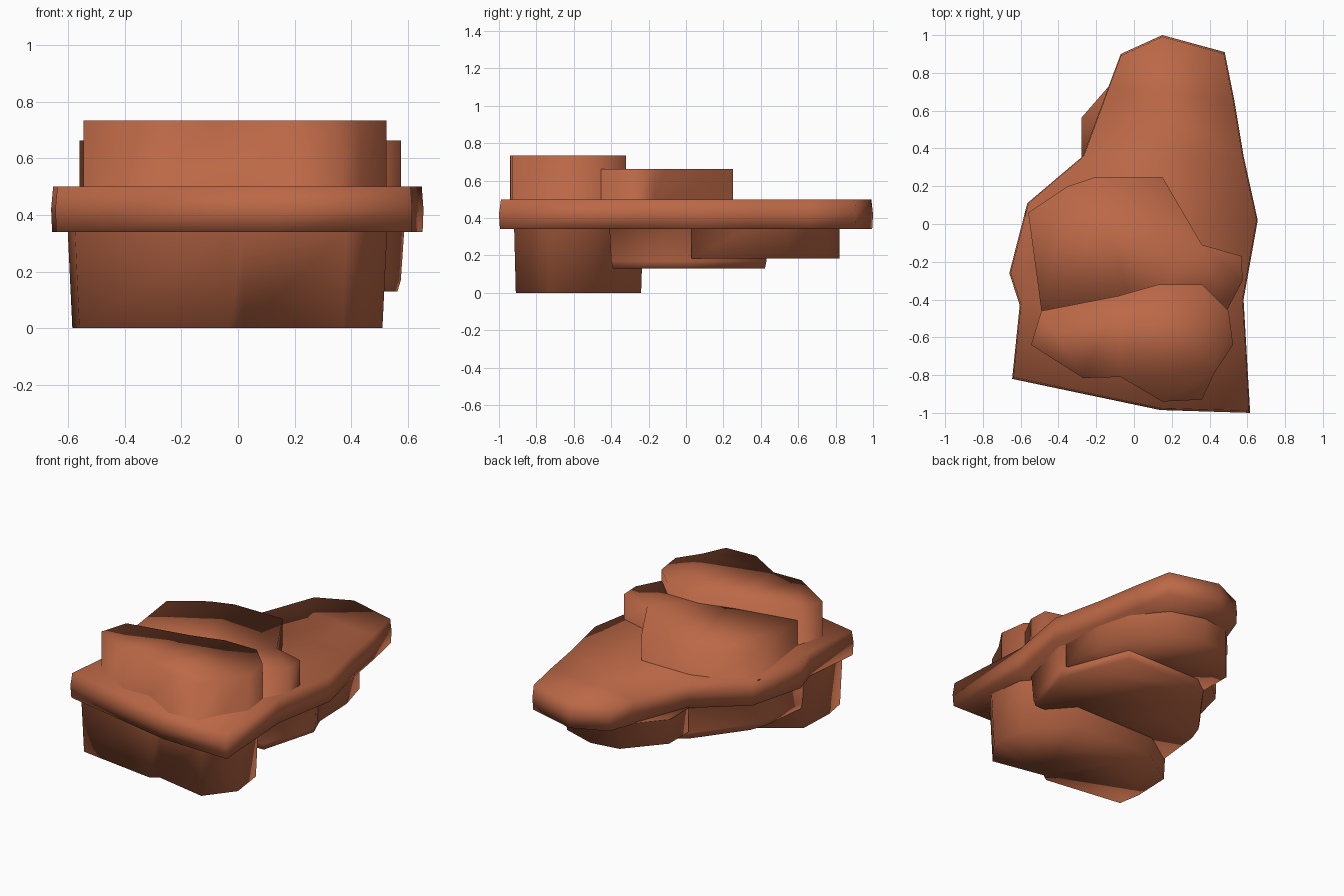
import bpy, bmesh

clay = bpy.data.materials.new("red_clay_rock")
clay.diffuse_color = (0.50, 0.138, 0.062, 1)


def layer(name, outline, rings):
    """Stack an outline at several (z, scale) rings, bottom to top, and cap both ends."""
    bm = bmesh.new()
    n = len(outline)
    cx = sum(p[0] for p in outline) / n
    cy = sum(p[1] for p in outline) / n
    loops = [[bm.verts.new((cx + (x - cx) * s, cy + (y - cy) * s, z)) for x, y in outline]
             for z, s in rings]
    for a, b in zip(loops, loops[1:]):
        for i in range(n):
            j = (i + 1) % n
            bm.faces.new((a[i], a[j], b[j], b[i]))
    caps = [bm.faces.new(loops[0]), bm.faces.new(loops[-1])]
    bmesh.ops.triangulate(bm, faces=caps)
    bmesh.ops.recalc_face_normals(bm, faces=bm.faces[:])
    for f in bm.faces:
        f.smooth = True
    me = bpy.data.meshes.new(name)
    bm.to_mesh(me)
    bm.free()
    me.materials.append(clay)
    ob = bpy.data.objects.new(name, me)
    bpy.context.collection.objects.link(ob)
    return ob


# wide middle ledge
layer("main_ledge", [
    (0.15, 1.0), (-0.07, 0.9), (-0.13, 0.74), (-0.27, 0.36), (-0.565, 0.11),
    (-0.66, -0.26), (-0.605, -0.43), (-0.645, -0.82), (0.14, -0.985), (0.615, -1.0),
    (0.58, -0.4), (0.655, 0.02), (0.58, 0.36), (0.53, 0.66), (0.48, 0.91)],
    [(0.34, 0.995), (0.42, 1.0), (0.50, 0.99)])

# upper step, flaring into the ledge
layer("upper_step", [
    (-0.56, 0.06), (-0.49, -0.46), (0.0, -0.5), (0.48, -0.48), (0.575, -0.3),
    (0.57, -0.17), (0.36, -0.11), (0.15, 0.25), (-0.2, 0.25), (-0.35, 0.2)],
    [(0.493, 1.03), (0.50, 1.0), (0.663, 1.0)])

# highest block at the front
layer("top_block", [
    (-0.545, -0.64), (-0.27, -0.815), (-0.07, -0.81), (0.15, -0.94), (0.36, -0.93),
    (0.43, -0.78), (0.525, -0.64), (0.50, -0.46), (0.36, -0.32), (0.13, -0.32),
    (-0.08, -0.38), (-0.49, -0.46)],
    [(0.493, 1.03), (0.50, 1.0), (0.733, 1.0)])

# deep front foot
layer("front_foot", [
    (-0.56, -0.80), (-0.03, -0.875), (0.02, -0.84), (0.37, -0.91), (0.51, -0.73),
    (0.48, -0.5), (0.25, -0.24), (-0.34, -0.24), (-0.575, -0.4), (-0.585, -0.65)],
    [(0.0, 1.0), (0.34, 1.03), (0.347, 1.04)])

# middle of the underside
layer("middle_underside", [
    (-0.575, -0.4), (0.47, -0.4), (0.575, -0.02), (0.52, 0.12), (0.4, 0.43),
    (-0.15, 0.43), (-0.27, 0.34), (-0.5, 0.03), (-0.54, -0.08)],
    [(0.13, 0.98), (0.17, 1.0), (0.34, 1.02), (0.347, 1.03)])

# shallow back underside
layer("back_underside", [
    (-0.27, 0.56), (-0.27, 0.36), (0.1, 0.0), (0.57, 0.03), (0.56, 0.33), (0.5, 0.55),
    (0.34, 0.75), (0.12, 0.82), (-0.07, 0.79)],
    [(0.183, 1.0), (0.34, 1.0), (0.347, 1.02)])
